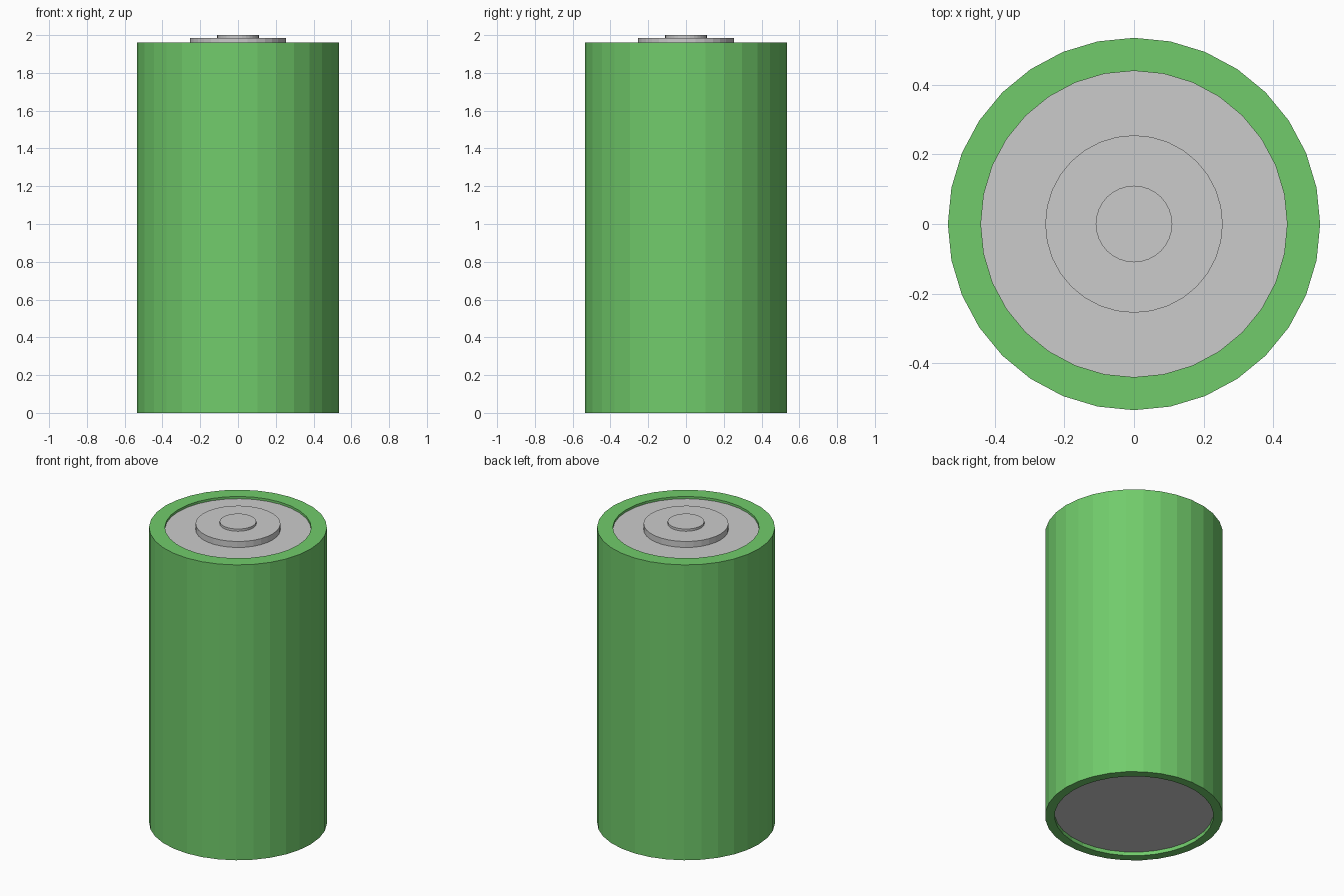
import bpy, bmesh
from math import cos, sin, tau

if "Cube" in bpy.data.objects:
    bpy.data.objects.remove(bpy.data.objects["Cube"])

SIDES = 32


def lathe(name, profile, color=None):
    """Spin an (r, z) profile about z; r = 0 ends become flat n-gon caps."""
    bm = bmesh.new()
    rings = [[bm.verts.new((r * cos(tau * i / SIDES), r * sin(tau * i / SIDES), z))
              for i in range(SIDES)] for r, z in profile if r > 0]
    for a, b in zip(rings, rings[1:]):
        for i in range(SIDES):
            j = (i + 1) % SIDES
            bm.faces.new((a[i], a[j], b[j], b[i]))
    if profile[0][0] == 0:
        bm.faces.new(rings[0][::-1])
    if profile[-1][0] == 0:
        bm.faces.new(rings[-1])
    mesh = bpy.data.meshes.new(name)
    bm.to_mesh(mesh)
    bm.free()
    obj = bpy.data.objects.new(name, mesh)
    bpy.context.collection.objects.link(obj)
    if color:
        mat = bpy.data.materials.new(name + "_material")
        mat.diffuse_color = color
        mat.use_nodes = True
        mat.node_tree.nodes["Principled BSDF"].inputs["Base Color"].default_value = mat.diffuse_color
        mesh.materials.append(mat)
    return obj


# Green wrapper with rims folded over both ends
lathe("casing", [(0.478, 0.025), (0.478, 0), (0.535, 0), (0.535, 1.96),
                 (0.44, 1.96), (0.44, 1.945)], (0.165, 0.6, 0.147, 1))

# Recessed negative plate, facing down
plate = lathe("bottom_terminal", [(0, 0.025), (0.478, 0.025)])

# Recessed top plate stepping up to the contact nub
lathe("top_terminal", [(0.44, 1.945), (0.255, 1.945), (0.255, 1.985),
                       (0.11, 1.985), (0.11, 2.0), (0, 2.0)])
